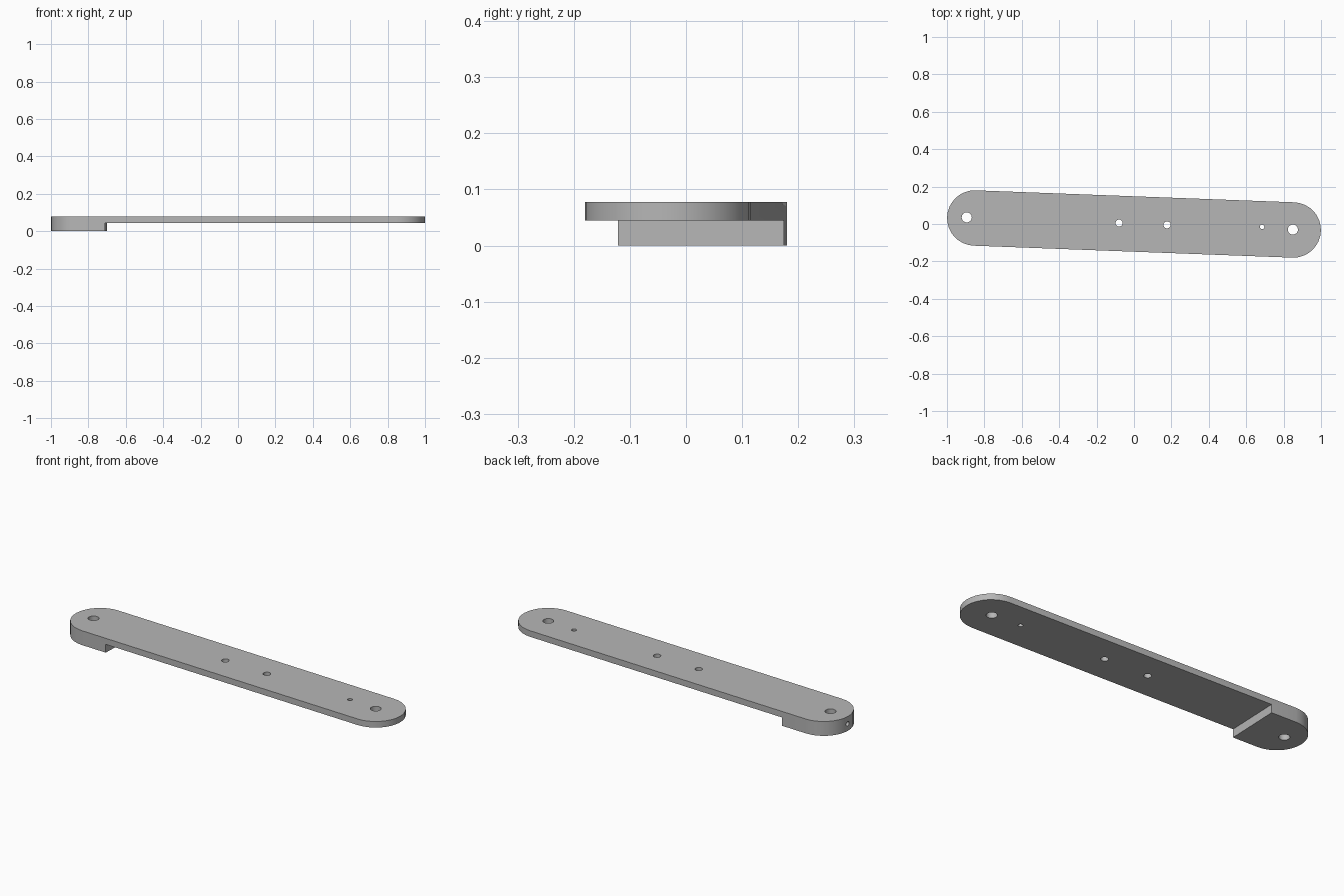
import bpy, bmesh, math
from mathutils import Matrix, Vector

cube = bpy.data.objects.get("Cube")
if cube:
    bpy.data.objects.remove(cube, do_unlink=True)

TILT = math.radians(-2.15)          # bar lies slightly turned
HALF, RADIUS = 0.852, 0.148         # end centre distance, end radius
TOP, UNDERSIDE, MID = 0.078, 0.045, 0.039

grey = bpy.data.materials.new("grey metal")
grey.use_nodes = True
grey.diffuse_color = (0.47, 0.47, 0.47, 1)
grey.node_tree.nodes["Principled BSDF"].inputs["Base Color"].default_value = grey.diffuse_color


def make_object(name, bm):
    bmesh.ops.recalc_face_normals(bm, faces=bm.faces)
    mesh = bpy.data.meshes.new(name)
    bm.to_mesh(mesh)
    bm.free()
    mesh.materials.append(grey)
    obj = bpy.data.objects.new(name, mesh)
    bpy.context.collection.objects.link(obj)
    return obj


def cylinder(name, matrix, radius, depth):
    bm = bmesh.new()
    bmesh.ops.create_cone(bm, cap_ends=True, segments=24, radius1=radius,
                          radius2=radius, depth=depth, matrix=matrix)
    return make_object(name, bm)


def cut(target, cutter):
    cutter.hide_render = True
    mod = target.modifiers.new("cut", 'BOOLEAN')
    mod.operation, mod.solver, mod.object = 'DIFFERENCE', 'EXACT', cutter
    bpy.context.view_layer.objects.active = target
    bpy.ops.object.modifier_apply(modifier=mod.name)
    bpy.data.objects.remove(cutter, do_unlink=True)


# Round-ended bar, full thickness
bm = bmesh.new()
STEPS = 16
verts = []
for side, start in ((1, -math.pi / 2), (-1, math.pi / 2)):
    for i in range(STEPS + 1):
        a = start + math.pi * i / STEPS
        verts.append(bm.verts.new((side * HALF + RADIUS * math.cos(a), RADIUS * math.sin(a), 0)))
face = bm.faces.new(verts)
raised = bmesh.ops.extrude_face_region(bm, geom=[face])
bmesh.ops.translate(bm, vec=(0, 0, TOP),
                    verts=[g for g in raised["geom"] if isinstance(g, bmesh.types.BMVert)])
bar = make_object("lever_bar", bm)

# Thin the arm, leaving the thick pad at the right-hand end
bm = bmesh.new()
bmesh.ops.create_cube(bm, size=1, matrix=Matrix.Translation((-0.706 + 1, 0, UNDERSIDE - 0.5))
                      @ Matrix.Diagonal((2, 1, 1, 1)))
cut(bar, make_object("arm_relief", bm))

# Holes through the bar: position along it, offset across it, radius
for x, y, r in ((-0.895, 0.002, 0.027), (-0.08, 0.002, 0.019), (0.177, 0.002, 0.019),
                (0.685, 0.01, 0.012), (0.85, 0.002, 0.027)):
    cut(bar, cylinder("hole", Matrix.Translation((x, y, MID)), r, 0.3))

# Set screw hole from the thick end into the nearest through hole
cut(bar, cylinder("screw_hole", Matrix.Translation((-0.995, 0, MID))
                  @ Matrix.Rotation(math.pi / 2, 4, 'Y'), 0.012, 0.2))

bar.data.transform(Matrix.Rotation(TILT, 4, 'Z'))
bpy.ops.object.select_all(action='DESELECT')
bar.select_set(True)
bpy.context.view_layer.objects.active = bar
bpy.ops.object.shade_smooth_by_angle(angle=math.radians(30))
